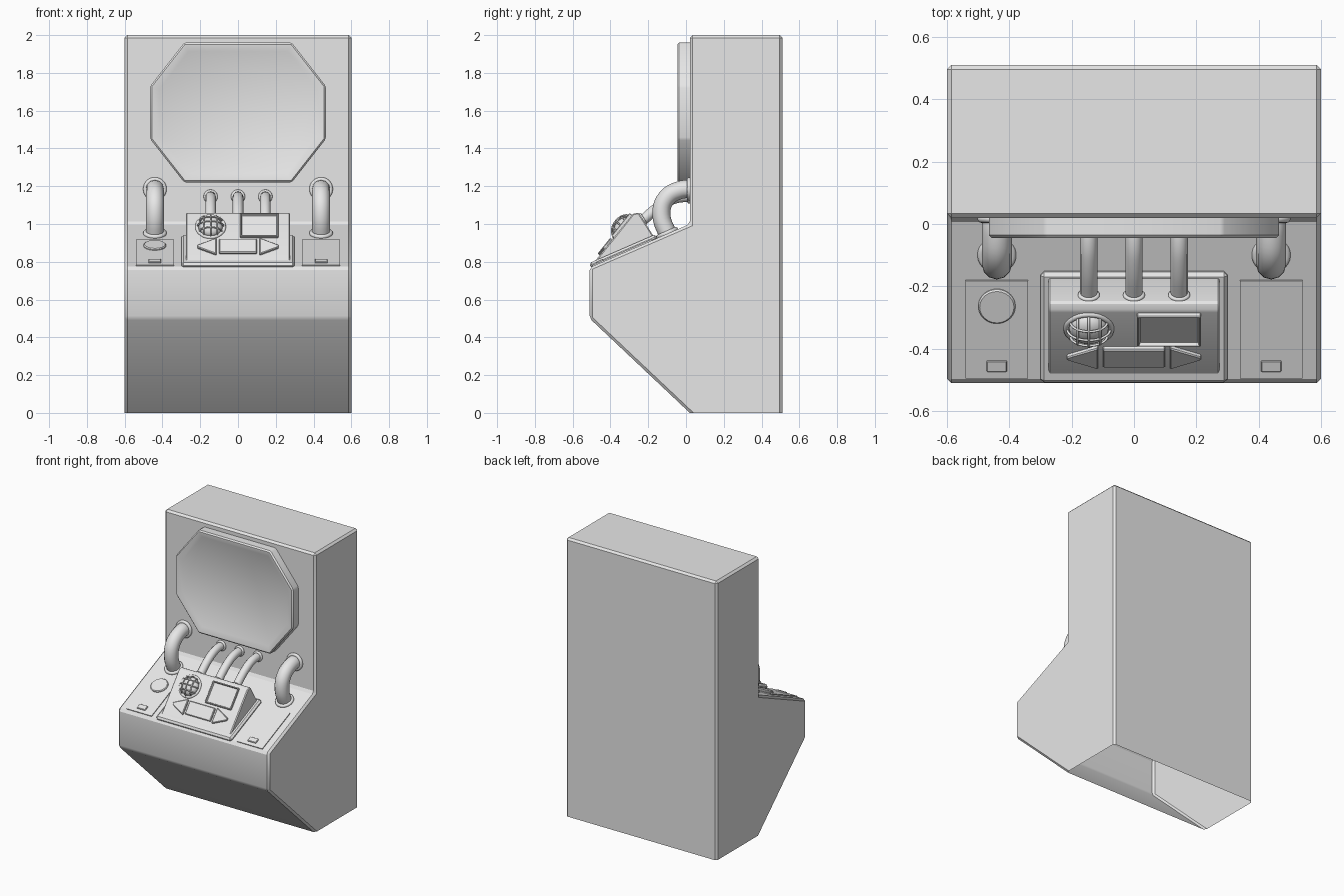
import bpy, bmesh
from math import sin, cos, pi, radians, sqrt
from mathutils import Matrix, Vector

cube = bpy.data.objects.get("Cube")
if cube:
    bpy.data.objects.remove(cube, do_unlink=True)

grey = bpy.data.materials.new("plain_grey")
grey.use_nodes = True
grey.diffuse_color = (0.8, 0.8, 0.8, 1)
grey.node_tree.nodes["Principled BSDF"].inputs["Base Color"].default_value = (0.8, 0.8, 0.8, 1)


def frame(x, y, z, degrees=0):
    """Working plane tilted about x: local x across, y up the plane, z outward."""
    return Matrix.Translation((x, y, z)) @ Matrix.Rotation(radians(degrees), 4, "X")


def add_object(name, mesh):
    mesh.materials.clear()
    mesh.materials.append(grey)
    obj = bpy.data.objects.new(name, mesh)
    bpy.context.collection.objects.link(obj)
    return obj


def prism(name, points, low, high, matrix, bevel=0.0, recess=None, open_normal=None):
    """Extrude a polygon, chamfer its edges, optionally sink its top face."""
    bm = bmesh.new()
    base = bm.faces.new([bm.verts.new((x, y, low)) for x, y in points])
    extruded = bmesh.ops.extrude_face_region(bm, geom=[base], use_keep_orig=True)
    verts = [v for v in extruded["geom"] if isinstance(v, bmesh.types.BMVert)]
    bmesh.ops.translate(bm, verts=verts, vec=(0, 0, high - low))
    bmesh.ops.recalc_face_normals(bm, faces=bm.faces)
    if open_normal:
        gone = [f for f in bm.faces if f.normal.dot(Vector(open_normal)) > 0.99]
        bmesh.ops.delete(bm, geom=gone, context="FACES")
    if bevel:
        edges = [e for e in bm.edges if not e.is_boundary]
        bmesh.ops.bevel(bm, geom=edges, offset=bevel, segments=1,
                        affect="EDGES", clamp_overlap=True)
    if recess:
        rim, slope, depth = recess
        top = max(bm.faces, key=lambda f: f.calc_center_median().z)
        bmesh.ops.inset_region(bm, faces=[top], thickness=rim)
        bmesh.ops.inset_region(bm, faces=[top], thickness=slope, depth=-depth)
    bm.transform(matrix)
    mesh = bpy.data.meshes.new(name)
    bm.to_mesh(mesh)
    bm.free()
    obj = add_object(name, mesh)
    bpy.ops.object.select_all(action="DESELECT")
    obj.select_set(True)
    bpy.context.view_layer.objects.active = obj
    bpy.ops.object.shade_smooth_by_angle(angle=radians(30))
    return obj


def tube(name, points, radius, matrix, cyclic=False):
    """Round tube swept along a smooth path, stored as a mesh."""
    curve = bpy.data.curves.new(name + "_path", "CURVE")
    curve.dimensions = "3D"
    curve.bevel_depth = radius
    curve.bevel_resolution = 4
    curve.resolution_u = 6
    spline = curve.splines.new("BEZIER")
    spline.bezier_points.add(len(points) - 1)
    spline.use_cyclic_u = cyclic
    for knot, co in zip(spline.bezier_points, points):
        knot.co = co
        knot.handle_left_type = knot.handle_right_type = "AUTO"
    helper = bpy.data.objects.new(name + "_path", curve)
    bpy.context.collection.objects.link(helper)
    bpy.context.view_layer.update()
    mesh = bpy.data.meshes.new_from_object(
        helper.evaluated_get(bpy.context.evaluated_depsgraph_get()))
    bpy.data.objects.remove(helper, do_unlink=True)
    mesh.transform(matrix)
    mesh.shade_smooth()
    mesh.name = name
    return add_object(name, mesh)


def circle(r, n=24):
    return [(r * cos(2 * pi * i / n), r * sin(2 * pi * i / n)) for i in range(n)]


def rect(x0, x1, y0, y1):
    return [(x0, y0), (x1, y0), (x1, y1), (x0, y1)]


def ring(name, r, thickness, matrix):
    tube(name, [(x, y, 0) for x, y in circle(r, 8)], thickness, matrix, True)


# Side profiles are drawn in (y, z) and extruded along x
PROFILE = Matrix(((0, 0, 1, 0), (1, 0, 0, 0), (0, 1, 0, 0), (0, 0, 0, 1)))
desk = frame(0, -0.51, 0.77, 23.5)
panel = frame(0, -0.505, 0.775, 51.2)

# Cabinet shell, open underneath
prism("cabinet",
      [(0.02, 0), (0.51, 0), (0.51, 2), (0.02, 2), (0.02, 1), (-0.51, 0.77), (-0.51, 0.5)],
      -0.6, 0.6, PROFILE, bevel=0.014, open_normal=(0, -1, 0))

# Eight-sided display with a sunken screen
octagon = [(-0.285, -0.37), (0.285, -0.37), (0.465, -0.14), (0.465, 0.14),
           (0.285, 0.37), (-0.285, 0.37), (-0.465, 0.14), (-0.465, -0.14)]
prism("display", octagon, -0.01, 0.065, frame(0, 0.02, 1.59, 90),
      bevel=0.009, recess=(0.008, 0.034, 0.015))

# Raised control console and its base flange
prism("console_flange", rect(-0.3, 0.3, 0.006, 0.392), -0.01, 0.022, desk, bevel=0.012)
prism("console",
      [(-0.505, 0.775), (-0.28, 1.055), (-0.25, 1.06), (-0.165, 0.925),
       (-0.17, 0.88), (-0.45, 0.76)],
      -0.275, 0.275, PROFILE, bevel=0.006)

# Small console screen
prism("console_screen", rect(0.01, 0.215, 0.195, 0.35), -0.005, 0.016, panel,
      bevel=0.003, recess=(0.005, 0.005, 0.012))

# Centre button and the two pointed buttons beside it
prism("centre_button", rect(-0.1, 0.1, 0.085, 0.178), -0.005, 0.014, panel, bevel=0.004)
for side, label in ((-1, "right"), (1, "left")):
    pointed = [(side * 0.115, 0.075), (side * 0.215, 0.122),
               (side * 0.215, 0.138), (side * 0.115, 0.185)]
    prism(label + "_pointed_button", pointed, -0.005, 0.014, panel, bevel=0.004)

# Domed speaker with a lattice guard
speaker = panel @ Matrix.Translation((-0.145, 0.27, 0))
R, H = 0.07, 0.048
ring("speaker_ring", 0.072, 0.009, speaker)
bpy.ops.mesh.primitive_uv_sphere_add(segments=24, ring_count=12, radius=1)
dome = bpy.context.object
dome.name = "speaker_dome"
dome.data.transform(speaker @ Matrix.Diagonal((R - 0.007, R - 0.007, H - 0.008, 1)))
dome.data.materials.append(grey)
dome.data.shade_smooth()
for offset in (-0.036, 0, 0.036):
    scale = sqrt(1 - (offset / R) ** 2)
    arc = [(offset, R * scale * cos(pi * i / 8), H * scale * sin(pi * i / 8))
           for i in range(9)]
    tube("speaker_bar_upright", arc, 0.004, speaker)
    tube("speaker_bar_across", [(y, x, z) for x, y, z in arc], 0.004, speaker)

# Side plates with latches, and thick pipes from wall to desk
for side, label in ((-1, "right"), (1, "left")):
    mid = side * 0.44
    prism(label + "_plate", rect(mid - 0.1, mid + 0.1, 0.018, 0.36), -0.005, 0.006, desk)
    prism(label + "_latch", rect(mid - 0.033, mid + 0.033, 0.044, 0.082),
          0, 0.014, desk, bevel=0.003)
    tube(label + "_thick_pipe",
         [(mid, 0.03, 1.185), (mid, -0.03, 1.18), (mid, -0.105, 1.135),
          (mid, -0.13, 1.05), (mid, -0.09, 0.93)], 0.048, Matrix())
    ring(label + "_wall_collar", 0.05, 0.012, frame(mid, 0.016, 1.185, 90))
    ring(label + "_desk_collar", 0.05, 0.012, frame(mid, -0.1, 0.952, 23.5))

# Round button on the right plate only
prism("round_button", circle(0.06), 0, 0.016, desk @ Matrix.Translation((-0.44, 0.272, 0)),
      bevel=0.005)

# Three thin pipes from wall to console back
for x, label in ((-0.145, "right"), (0, "middle"), (0.145, "left")):
    tube(label + "_thin_pipe",
         [(x, 0.03, 1.145), (x, -0.05, 1.138), (x, -0.13, 1.1), (x, -0.24, 1.01)],
         0.028, Matrix())
    ring(label + "_thin_wall_collar", 0.028, 0.009, frame(x, 0.016, 1.145, 90))
    ring(label + "_console_collar", 0.028, 0.007, frame(x, -0.228, 1.027, -57.8))
